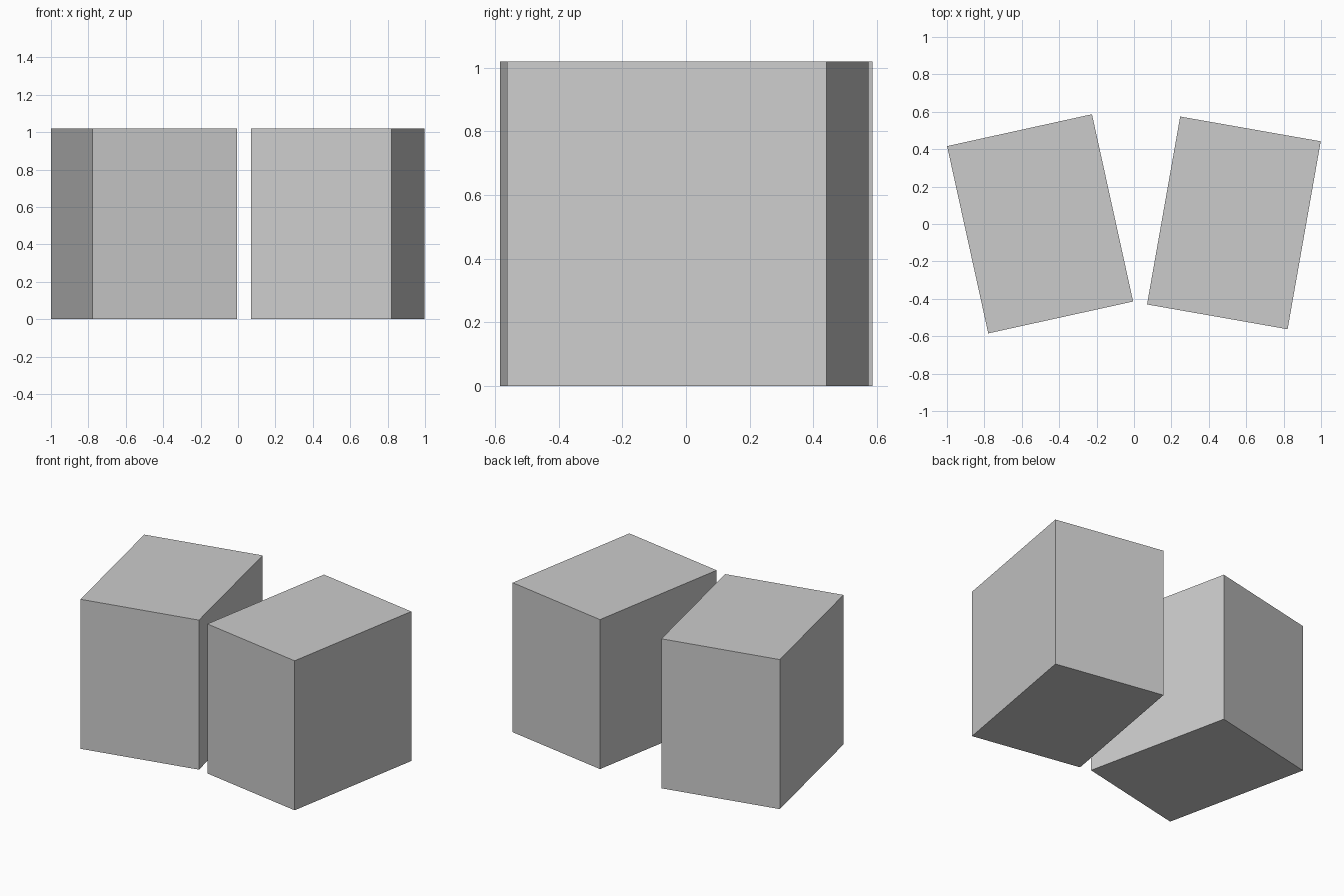
import bpy
from math import radians

if "Cube" in bpy.data.objects:
    bpy.data.objects.remove(bpy.data.objects["Cube"])

HEIGHT = 1.02


def add_block(name, center, width, depth, angle):
    """Upright box standing on the floor, turned about z."""
    bpy.ops.mesh.primitive_cube_add(
        size=1,
        location=(center[0], center[1], HEIGHT / 2),
        rotation=(0, 0, radians(angle)),
    )
    block = bpy.context.object
    block.name = name
    block.scale = (width, depth, HEIGHT)
    bpy.ops.object.transform_apply(location=False, rotation=False, scale=True)
    return block


# Two separate blocks, splayed towards the back
add_block("left_block", (-0.502, 0.001), 0.793, 1.025, 12.4)
add_block("right_block", (0.534, 0.006), 0.763, 1.02, -10)
